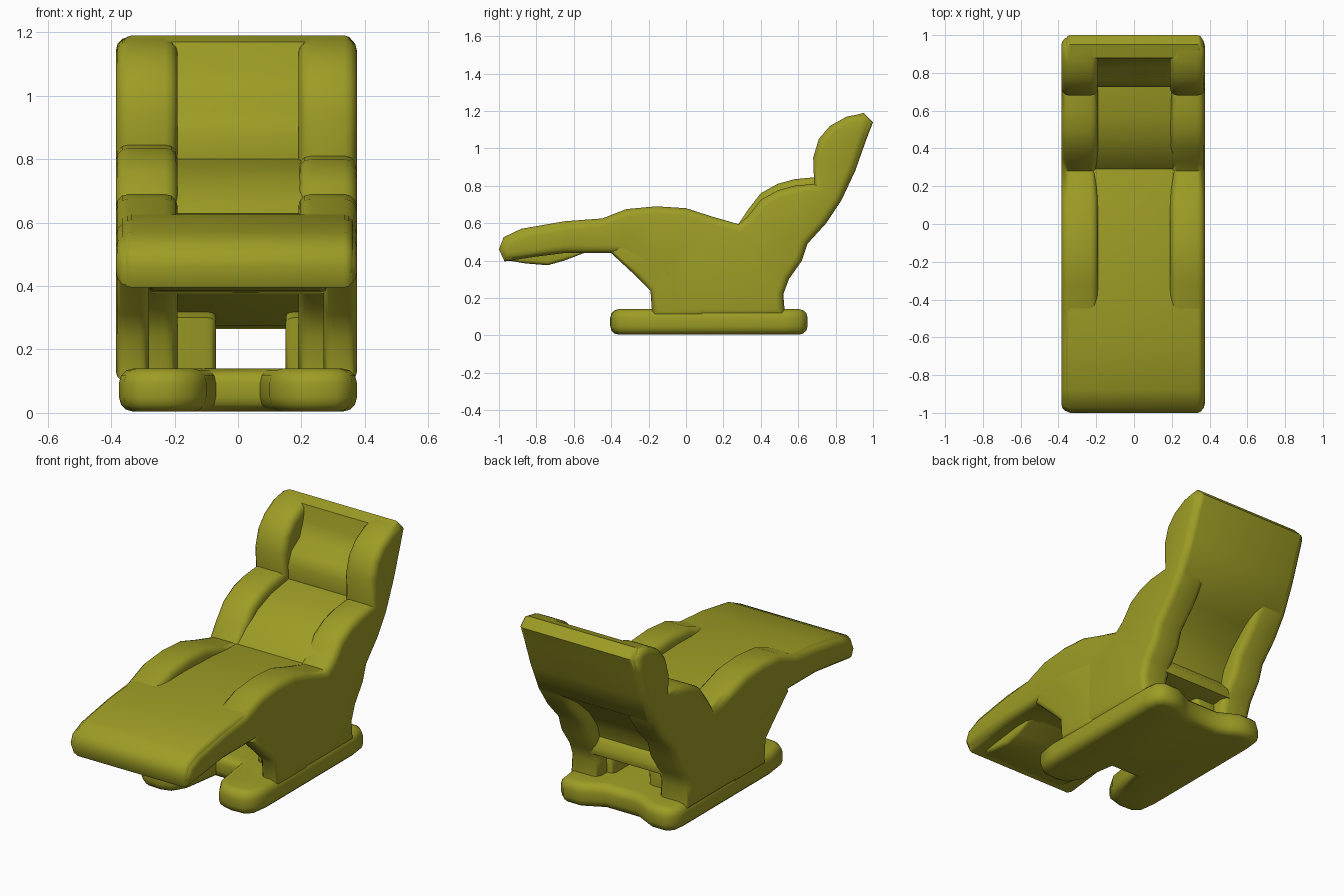
import bpy, bmesh, math

cube = bpy.data.objects.get("Cube")
if cube:
    bpy.data.objects.remove(cube, do_unlink=True)

olive = bpy.data.materials.new("olive_upholstery")
olive.use_nodes = True
colour = (0.34, 0.336, 0.019, 1)
olive.diffuse_color = colour
olive.node_tree.nodes["Principled BSDF"].inputs["Base Color"].default_value = colour


def prism(name, outline, low, high, axis, rim):
    """Extrude an outline along an axis and round both end rims."""
    def place(p, h):
        return (h, *p) if axis == "x" else (*p, h)
    bm = bmesh.new()
    caps = [bm.faces.new([bm.verts.new(place(p, h)) for p in outline])
            for h in (low, high)]
    rims = [e for f in caps for e in f.edges]
    a, b = (list(f.verts) for f in caps)
    for i in range(len(a)):
        bm.faces.new((a[i - 1], a[i], b[i], b[i - 1]))
    bmesh.ops.recalc_face_normals(bm, faces=bm.faces)
    bmesh.ops.bevel(bm, geom=rims, offset=rim, segments=3, profile=0.5,
                    affect="EDGES", clamp_overlap=False)
    bmesh.ops.triangulate(bm, faces=[f for f in bm.faces if len(f.verts) > 4])
    bmesh.ops.recalc_face_normals(bm, faces=bm.faces)
    mesh = bpy.data.meshes.new(name)
    bm.to_mesh(mesh)
    bm.free()
    mesh.materials.append(olive)
    obj = bpy.data.objects.new(name, mesh)
    bpy.context.collection.objects.link(obj)
    bpy.ops.object.select_all(action="DESELECT")
    obj.select_set(True)
    bpy.context.view_layer.objects.active = obj
    bpy.ops.object.shade_smooth_by_angle(angle=math.radians(50))


# Side panels: leg, arm bolster, lumbar bolster and head wing in one outline;
# the left lumbar bolster sits a little lower than the right one
def side_outline(drop):
    lumbar = [(.33, .67), (.40, .76), (.49, .81), (.58, .835), (.685, .845)]
    return ([(-.97, .40), (-.995, .46), (-.97, .52), (-.88, .56), (-.65, .60),
             (-.46, .62), (-.32, .675), (-.16, .69), (0, .68), (.14, .635),
             (.28, .595)] + [(y, z - drop) for y, z in lumbar] +
            [(.68, .95), (.71, 1.05), (.77, 1.12), (.86, 1.17), (.94, 1.185),
             (.99, 1.14), (.96, 1.05), (.90, .88), (.83, .72), (.75, .60),
             (.65, .49), (.62, .40), (.55, .30), (.52, .22), (.53, .10),
             (-.08, .10), (-.09, .24), (-.16, .33), (-.37, .44), (-.65, .44)])


prism("left_side_panel", side_outline(.035), .19, .375, "x", .04)
prism("right_side_panel", side_outline(0), -.385, -.19, "x", .04)

# Thin outer skins that carry the legs further forward
skin = [(-.18, .10), (-.19, .24), (-.26, .31), (-.40, .44), (-.30, .56),
        (.10, .50), (.10, .10)]
prism("left_leg_skin", skin, .27, .375, "x", .03)
prism("right_leg_skin", skin, -.385, -.28, "x", .03)

# Inner webs that narrow the tunnel between the legs
web = [(-.04, .1), (-.06, .3), (.1, .36), (.40, .36), (.45, .25), (.44, .1)]
prism("left_inner_web", web, .15, .24, "x", .025)
prism("right_inner_web", web, -.24, -.07, "x", .025)

# Seat shell: footrest, seat, lumbar and back between the bolsters
shell = [(-.97, .395), (-1.0, .46), (-.975, .525), (-.88, .57), (-.65, .61),
         (-.45, .625), (-.2, .63), (.05, .62), (.29, .59), (.35, .66),
         (.45, .73), (.57, .775), (.73, .80), (.725, .88), (.755, .95),
         (.83, 1.0), (.86, 1.08), (.88, 1.17), (.95, 1.19), (1.0, 1.14),
         (.965, 1.05), (.905, .88), (.83, .72), (.71, .64), (.60, .54),
         (.53, .44), (.51, .37), (.55, .32), (.54, .275), (.46, .265),
         (.1, .275), (-.15, .37), (-.38, .445), (-.65, .445)]
prism("seat_shell", shell, -.365, .365, "x", .03)

# Pad under the footrest
pad = [(-.95, .40), (-.86, .385), (-.74, .375), (-.65, .40), (-.52, .45),
       (-.9, .47)]
prism("footrest_pad", pad, -.28, .28, "x", .02)

# Base plate with a deep front notch and a shallow rear one
half = [(.07, -.10), (.10, -.30), (.15, -.385), (.22, -.405), (.31, -.40),
        (.36, -.36), (.375, -.25), (.375, .53), (.365, .61), (.32, .65),
        (.22, .65), (.16, .62), (.10, .59)]
base = half + [(-x, y) for x, y in reversed(half)]
prism("base_plate", base, .004, .14, "z", .045)
